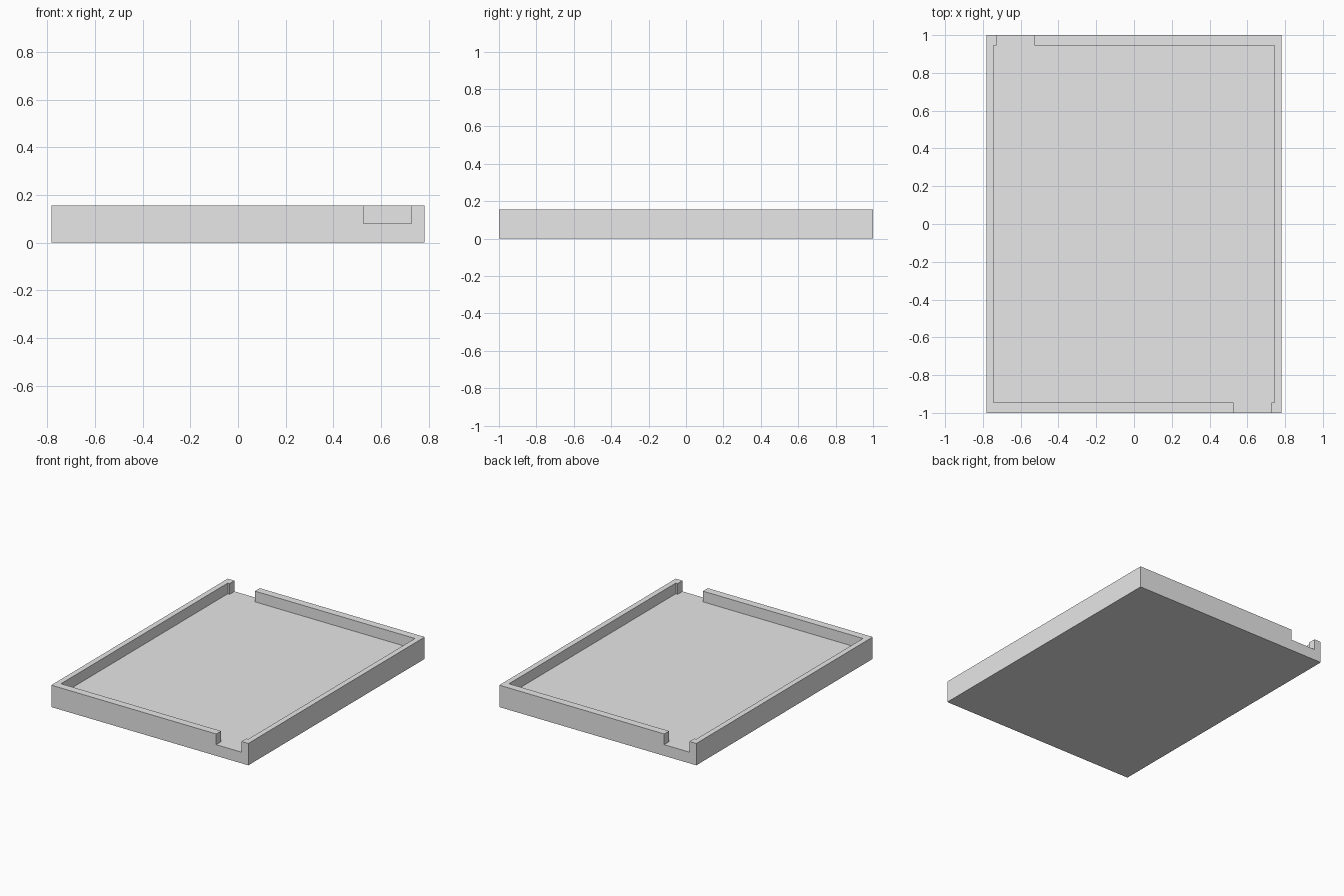
import bpy
import bmesh

HALF_W, HALF_L, HEIGHT = 0.782, 1.0, 0.157
FLOOR = 0.08                        # top of the tray floor
IN_X, IN_Y = 0.743, 0.945           # inner faces of the rim
NOTCH = (0.527, 0.728)              # notch span along the short rim

cube = bpy.data.objects.get("Cube")
if cube:
    bpy.data.objects.remove(cube, do_unlink=True)

grey = bpy.data.materials.new("light grey")
grey.use_nodes = True
colour = (0.8, 0.8, 0.8, 1.0)
grey.diffuse_color = colour
grey.node_tree.nodes["Principled BSDF"].inputs["Base Color"].default_value = colour


def prism(name, outline, bottom, top):
    """Extrude a counter-clockwise outline between two heights."""
    bm = bmesh.new()
    face = bm.faces.new([bm.verts.new((x, y, bottom)) for x, y in outline])
    grown = bmesh.ops.extrude_face_region(bm, geom=[face], use_keep_orig=True)["geom"]
    verts = [v for v in grown if isinstance(v, bmesh.types.BMVert)]
    bmesh.ops.translate(bm, verts=verts, vec=(0, 0, top - bottom))
    bmesh.ops.recalc_face_normals(bm, faces=bm.faces)
    mesh = bpy.data.meshes.new(name)
    bm.to_mesh(mesh)
    bm.free()
    mesh.materials.append(grey)
    obj = bpy.data.objects.new(name, mesh)
    bpy.context.collection.objects.link(obj)
    return obj


def turned(points):
    """Add the same points turned half way round the vertical axis."""
    return points + [(-x, -y) for x, y in points]


# Solid tray block
tray = prism("tray", turned([(-HALF_W, -HALF_L), (HALF_W, -HALF_L)]), 0, HEIGHT)

# Pocket with a notch through each short rim, at opposite corners
out = HALF_L + 0.1
pocket = prism("pocket_cutter", turned([
    (-IN_X, -IN_Y), (NOTCH[0], -IN_Y), (NOTCH[0], -out),
    (NOTCH[1], -out), (NOTCH[1], -IN_Y), (IN_X, -IN_Y)]), FLOOR, HEIGHT + 0.1)
pocket.hide_render = True

cut = tray.modifiers.new("pocket", "BOOLEAN")
cut.operation = "DIFFERENCE"
cut.solver = "EXACT"
cut.object = pocket
bpy.context.view_layer.objects.active = tray
bpy.ops.object.modifier_apply(modifier=cut.name)
bpy.data.objects.remove(pocket, do_unlink=True)
